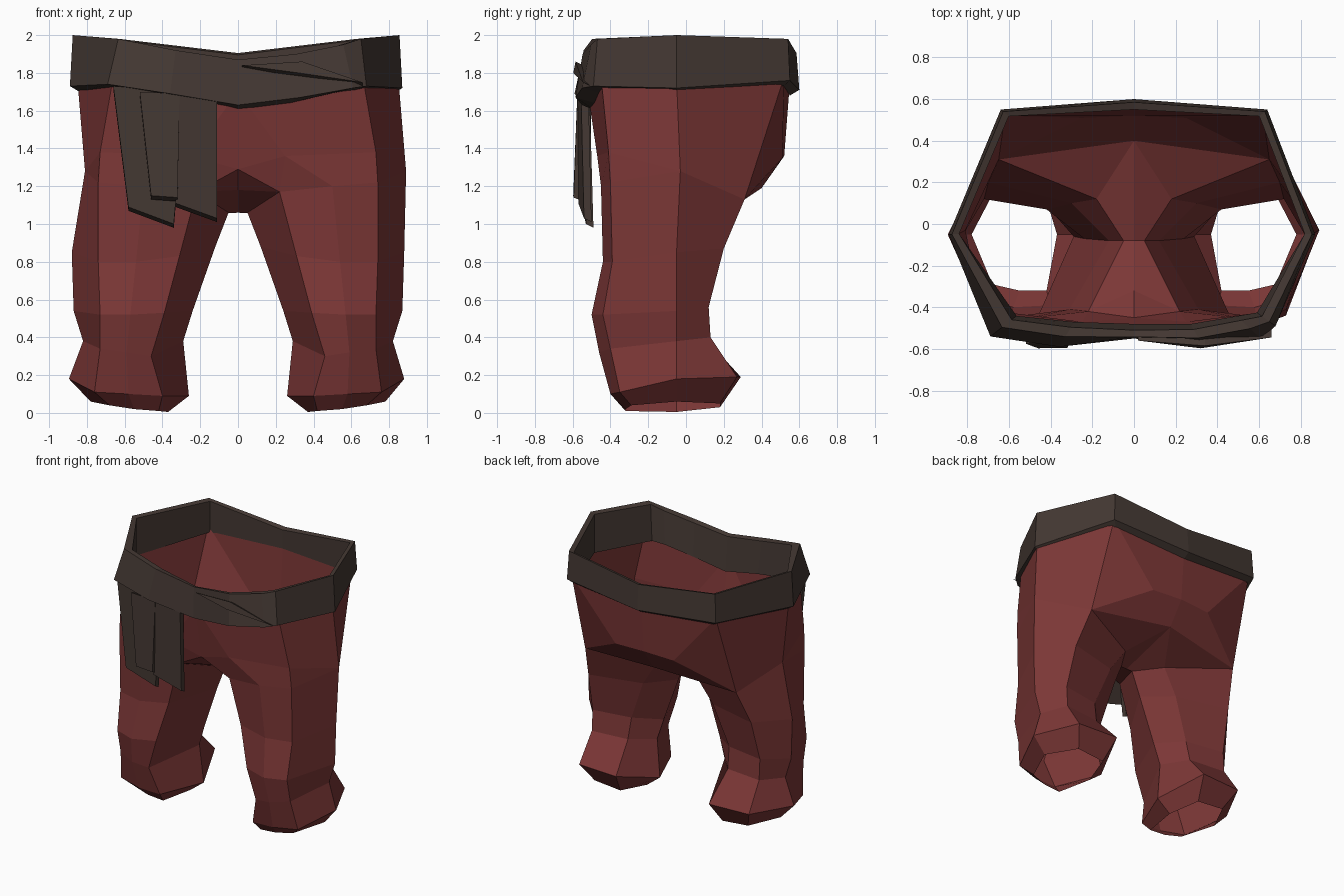
import bpy, bmesh
from mathutils import Vector

if "Cube" in bpy.data.objects:
    bpy.data.objects.remove(bpy.data.objects["Cube"])


def material(name, rgb):
    m = bpy.data.materials.new(name)
    m.diffuse_color = (*rgb, 1)
    m.use_nodes = True
    m.node_tree.nodes["Principled BSDF"].inputs["Base Color"].default_value = m.diffuse_color
    return m


RED = material("red cloth", (0.20, 0.038, 0.037))
DARK = material("dark cloth", (0.058, 0.040, 0.033))


def finish(bm, name, mat):
    bmesh.ops.remove_doubles(bm, verts=bm.verts, dist=0.0005)
    bmesh.ops.recalc_face_normals(bm, faces=bm.faces)
    me = bpy.data.meshes.new(name)
    bm.to_mesh(me)
    bm.free()
    me.materials.append(mat)
    ob = bpy.data.objects.new(name, me)
    bpy.context.collection.objects.link(ob)
    return ob


def bridge(bm, a, b):
    n = len(a)
    for i in range(n):
        j = (i + 1) % n
        bm.faces.new((a[i], a[j], b[j], b[i]))


# Leg cross-sections, bottom to top:
# front inner, front middle, front outer, side, back outer, back inner, inner
LEG = [
    [(.42, -.32, .01), (.55, -.32, .02), (.68, -.29, .04), (.78, -.05, .06), (.66, .18, .05), (.44, .18, .03), (.37, -.05, .005)],
    [(.40, -.39, .09), (.58, -.40, .10), (.76, -.35, .11), (.88, -.05, .18), (.73, .27, .19), (.40, .29, .19), (.26, -.05, .09)],
    [(.46, -.44, .30), (.59, -.46, .32), (.73, -.40, .34), (.82, -.05, .38), (.72, .13, .40), (.43, .10, .40), (.29, -.06, .38)],
    [(.39, -.45, .53), (.57, -.50, .52), (.73, -.44, .52), (.87, -.05, .54), (.72, .12, .56), (.42, .07, .56), (.24, -.07, .54)],
    [(.31, -.41, .83), (.54, -.44, .80), (.74, -.39, .80), (.88, -.05, .85), (.70, .20, .87), (.30, .10, .87), (.12, -.08, .88)],
    [(.22, -.42, 1.17), (.50, -.45, 1.20), (.74, -.40, 1.22), (.89, -.03, 1.28), (.65, .31, 1.13), (.18, .12, 1.05), (.05, -.08, 1.06)],
]
# Hip and waist points, including those on the centre line
HIPS = dict(F0=(0, -.32, 1.18), F1=(0, -.45, 1.29), FT=(0, -.52, 1.70), G=(0, -.08, 1.06),
            B0=(0, .40, 1.19), B1=(0, .52, 1.36), BT=(0, .55, 1.75),
            m2=(.25, -.47, 1.36), b2=(.73, -.41, 1.38), d2=(.25, .51, 1.35),
            bT=(.66, -.45, 1.78), cT=(.85, -.05, 1.76), dT=(.62, .52, 1.78))
FACES = ("F1 m F0", "F0 m f G", "G f e B0", "B0 e d", "B0 d d2 B1", "B1 d2 dT BT",
         "d dT d2", "c cT dT d", "F1 m2 m", "F1 FT m2", "m n m2", "n b b2 m2", "m2 b2 bT FT",
         "b c b2", "b2 c cT bT")

# Trousers: both legs joined by the seat, open at waist and cuffs
bm = bmesh.new()
for s in (1, -1):
    rings = [[bm.verts.new((s * x, y, z)) for x, y, z in r] for r in LEG]
    if s < 0:
        rings[5][3].co.x = -.81     # the left hip is slightly slimmer
        rings[1][3].co.x = -.895
    for a, b in zip(rings, rings[1:]):
        bridge(bm, a, b)
    v = dict(zip("mnbcdef", rings[5]))
    v.update({k: bm.verts.new((s * x, y, z)) for k, (x, y, z) in HIPS.items()})
    for f in FACES:
        bm.faces.new([v[k] for k in f.split()])
finish(bm, "trousers", RED)

# Belt: outer points with bottom height, top height and width toward the inside
BELT = [(0, -.55, 1.63, 1.87, .04), (.33, -.585, 1.67, 1.90, .09), (.61, -.55, 1.72, 1.95, .13),
        (.68, -.49, 1.73, 1.98, .08), (.87, -.05, 1.72, 2.0, .05), (.64, .55, 1.76, 1.98, .05),
        (0, .60, 1.71, 1.905, .05), (-.64, .55, 1.76, 1.98, .05), (-.89, -.05, 1.73, 2.0, .05),
        (-.69, -.54, 1.74, 1.98, .13), (-.36, -.59, 1.69, 1.92, .11)]
bm = bmesh.new()
rows = [[], [], [], []]
for x, y, zb, zt, w in BELT:
    out = Vector((x, y, 0))
    d = out.normalized()
    up = Vector((0, 0, 1))
    tuck = .03 if y < -.4 else 0    # the front lower edge tucks against the cloth
    for row, co in zip(rows, (out + up * zb, out - d * (w * .7 - .02) + up * zt,
                              out - d * w + up * (zt - .01), out - d * (w + tuck) + up * (zb - .03))):
        row.append(bm.verts.new(co))
for i in range(4):
    bridge(bm, rows[i], rows[(i + 1) % 4])
finish(bm, "belt", DARK)


# Thin cloth strip from four front corners (x, y, z), thickened toward the back
def strip(name, corners, thick=.04):
    bm = bmesh.new()
    front = [bm.verts.new(c) for c in corners]
    back = [bm.verts.new((x, y + thick, z - .02)) for x, y, z in corners]
    bridge(bm, front, back)
    bm.faces.new(front)
    bm.faces.new(back[::-1])
    finish(bm, name, DARK)


# Hanging sash ends and the diagonal fold across the belt
strip("sash_back_layer", [(-.66, -.54, 1.73), (-.58, -.55, 1.09), (-.34, -.53, 1.0), (-.28, -.55, 1.70)])
strip("sash_middle_fold", [(-.52, -.575, 1.70), (-.46, -.597, 1.15), (-.32, -.595, 1.14), (-.31, -.575, 1.69)], .05)
strip("sash_front_layer", [(-.32, -.575, 1.69), (-.33, -.57, 1.11), (-.11, -.54, 1.03), (-.11, -.555, 1.66)])
strip("belt_fold", [(.02, -.56, 1.84), (.32, -.597, 1.80), (.66, -.545, 1.75), (.34, -.585, 1.86)])
